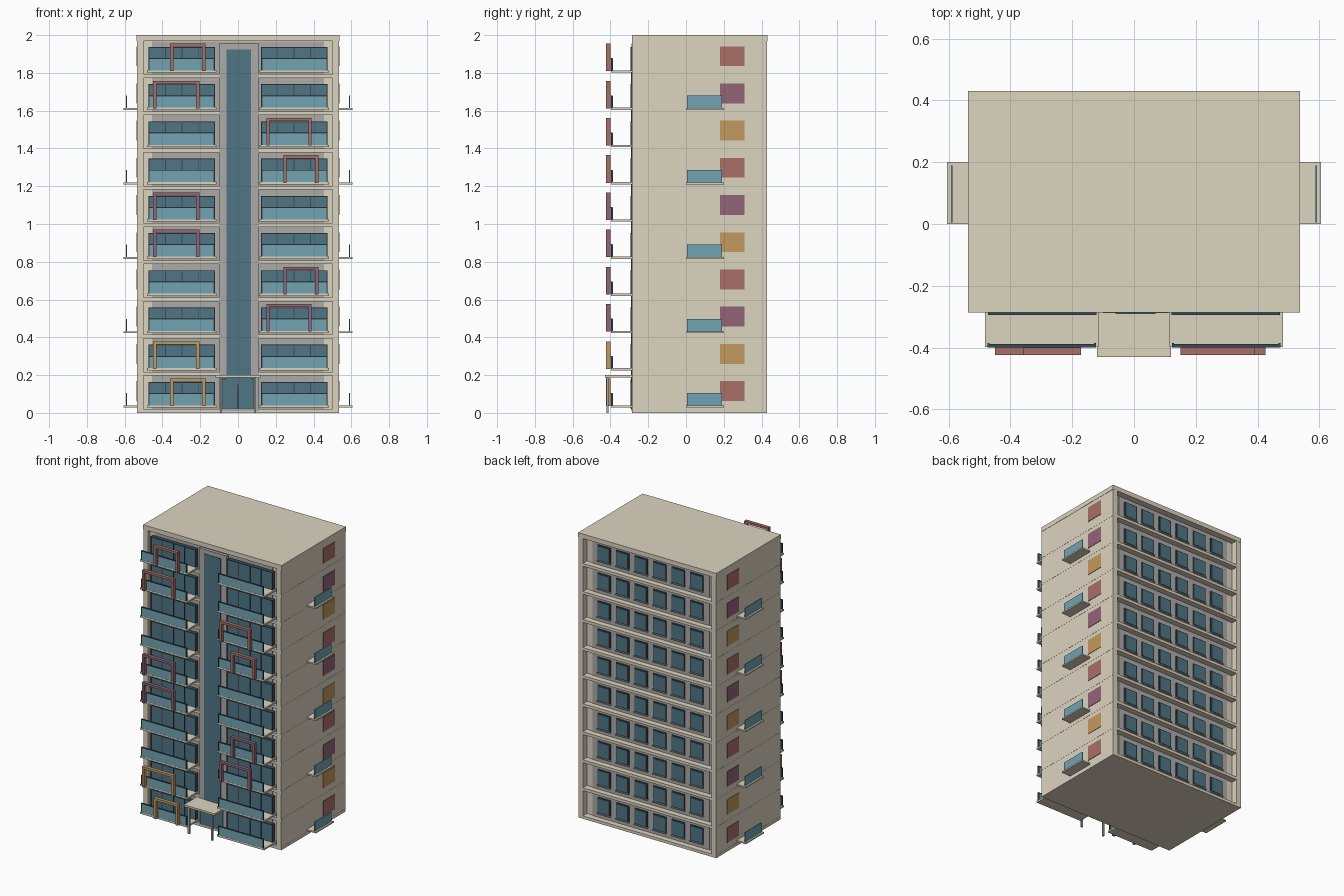
import bpy, bmesh
from mathutils import Matrix, Vector

if "Cube" in bpy.data.objects:
    bpy.data.objects.remove(bpy.data.objects["Cube"])


def material(name, rgb):
    m = bpy.data.materials.new(name)
    m.diffuse_color = (*rgb, 1)
    m.use_nodes = True
    m.node_tree.nodes["Principled BSDF"].inputs["Base Color"].default_value = m.diffuse_color
    return m


BEIGE = material("beige", (0.72, 0.66, 0.53))
GREY = material("grey", (0.42, 0.41, 0.40))
DARK = material("dark_frame", (0.04, 0.07, 0.09))
WINDOW = material("window_glass", (0.08, 0.18, 0.23))
RAIL = material("rail_glass", (0.17, 0.37, 0.45))
RED = material("red", (0.40, 0.16, 0.14))
PURPLE = material("purple", (0.30, 0.13, 0.19))
ORANGE = material("orange", (0.55, 0.32, 0.11))


def boxes(name, mat, items):
    """One object from boxes given as (x0, x1, y0, y1, z0, z1)."""
    bm = bmesh.new()
    for x0, x1, y0, y1, z0, z1 in items:
        centre = Vector((x0 + x1, y0 + y1, z0 + z1)) / 2
        size = Vector((abs(x1 - x0), abs(y1 - y0), abs(z1 - z0)))
        bmesh.ops.create_cube(bm, size=1, matrix=Matrix.Translation(centre) @ Matrix.Diagonal((*size, 1)))
    mesh = bpy.data.meshes.new(name)
    bm.to_mesh(mesh)
    bm.free()
    mesh.materials.append(mat)
    ob = bpy.data.objects.new(name, mesh)
    bpy.context.collection.objects.link(ob)
    return ob


def mirrored(name, mat, items):
    ob = boxes(name, mat, items)
    ob.modifiers.new("Mirror", 'MIRROR')
    return ob


PITCH = 0.197
FLOORS = [i * PITCH for i in range(10)]
FRONT, BACK = -0.285, 0.43

# main volume
boxes("core", BEIGE, [(-0.5, 0.5, -0.262, 0.385, 0, 1.97)])
mirrored("side_wall", BEIGE, [(0.5, 0.535, FRONT, BACK, 0, 1.97)])
boxes("roof", BEIGE, [(-0.537, 0.537, FRONT - 0.001, BACK + 0.001, 1.968, 2.0)])
boxes("floor_slabs", BEIGE, [(-0.536, 0.536, FRONT, BACK, z, z + 0.02) for z in FLOORS])
boxes("facade_panel", GREY, [(-0.455, 0.455, -0.267, 0.39, 0.01, 1.965)])

# central stair glazing and entrance
boxes("stair_surround", GREY, [(-0.1, 0.112, -0.288, -0.26, 0.01, 1.955)])
boxes("stair_glass", WINDOW, [(-0.06, 0.07, -0.292, -0.27, 0.15, 1.925)])
boxes("entrance_frame", DARK, [(-0.09, 0.09, -0.292, -0.27, 0.02, 0.185)])
boxes("entrance_door", WINDOW, [(-0.082, -0.004, -0.295, -0.27, 0.022, 0.178),
                                (0.004, 0.082, -0.295, -0.27, 0.022, 0.178)])
boxes("canopy", BEIGE, [(-0.12, 0.12, -0.43, FRONT, 0.187, 0.2)])
mirrored("canopy_post", GREY, [(0.084, 0.096, -0.421, -0.409, 0, 0.188)])

# front balconies
slabs, rails, trims, doors, mullions = [], [], [], [], []
for z in FLOORS:
    slabs.append((0.115, 0.482, -0.398, -0.262, z + 0.028, z + 0.04))
    rails.append((0.125, 0.47, -0.397, -0.391, z + 0.038, z + 0.1))
    trims.append((0.123, 0.474, -0.4, -0.389, z + 0.1, z + 0.105))
    for x in (0.123, 0.468):
        trims.append((x, x + 0.006, -0.398, -0.386, z + 0.04, z + 0.102))
    doors.append((0.123, 0.472, -0.291, -0.262, z + 0.04, z + 0.162))
    for x in (0.122, 0.208, 0.295, 0.382, 0.468):
        mullions.append((x, x + 0.005, -0.295, -0.265, z + 0.04, z + 0.164))
    mullions.append((0.122, 0.473, -0.295, -0.265, z + 0.159, z + 0.164))
mirrored("balcony_slab", BEIGE, slabs)
mirrored("balcony_glass", RAIL, rails)
mirrored("balcony_handrail", DARK, trims)
mirrored("balcony_doors", WINDOW, doors)
mirrored("door_mullions", DARK, mullions)

# coloured portal frames in front of the balconies
PORTALS = [(-0.36, -0.172, ORANGE), (-0.45, -0.205, ORANGE), (0.15, 0.39, PURPLE),
           (0.24, 0.425, PURPLE), (-0.45, -0.205, PURPLE), (-0.45, -0.205, PURPLE),
           (0.24, 0.425, RED), (0.15, 0.39, RED), (-0.45, -0.205, RED), (-0.36, -0.172, RED)]
for i, (a, b, mat) in enumerate(PORTALS):
    z, w, y0, y1 = FLOORS[i], 0.018, -0.424, -0.4
    boxes(f"portal_frame_{i + 1}", mat, [(a, a + w, y0, y1, z + 0.036, z + 0.168),
                                         (b - w, b, y0, y1, z + 0.036, z + 0.168),
                                         (a, b, y0, y1, z + 0.166, z + 0.182)])

# coloured panels on both side walls
for i, (name, mat) in enumerate((("red", RED), ("orange", ORANGE), ("purple", PURPLE))):
    mirrored(f"side_panel_{name}", mat,
             [(0.53, 0.538, 0.18, 0.31, z + 0.063, z + 0.168) for z in FLOORS[i::3]])

# small side balconies on every second floor
mirrored("side_balcony_slab", BEIGE, [(0.53, 0.605, 0, 0.2, z + 0.028, z + 0.038) for z in FLOORS[::2]])
mirrored("side_balcony_glass", RAIL, [(0.588, 0.593, 0.005, 0.19, z + 0.036, z + 0.104) for z in FLOORS[::2]])

# rear windows
frames, panes, sills = [], [], []
for z in FLOORS:
    for x in (0.072, 0.216, 0.36):
        frames.append((x - 0.05, x + 0.05, 0.38, 0.397, z + 0.053, z + 0.163))
        panes.append((x - 0.043, x + 0.043, 0.38, 0.4, z + 0.06, z + 0.156))
        sills.append((x - 0.052, x + 0.052, 0.38, 0.405, z + 0.047, z + 0.054))
mirrored("rear_window_frame", DARK, frames)
mirrored("rear_window_pane", WINDOW, panes)
mirrored("rear_window_sill", GREY, sills)
